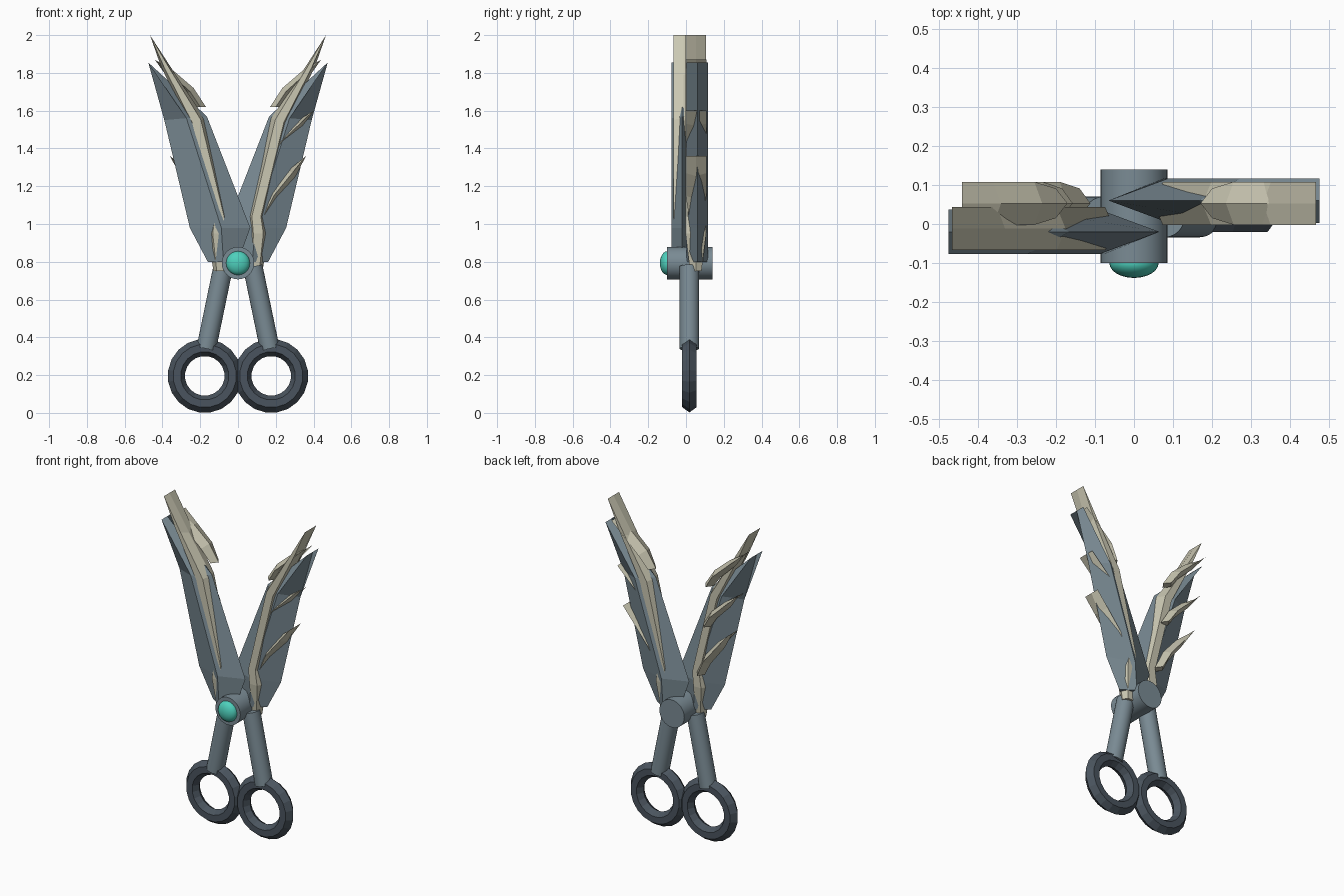
import bpy, bmesh, math
from mathutils import Vector, Matrix

if "Cube" in bpy.data.objects:
    bpy.data.objects.remove(bpy.data.objects["Cube"])


def material(name, r, g, b):
    m = bpy.data.materials.new(name)
    m.diffuse_color = [((c / 255 + 0.055) / 1.055) ** 2.4 for c in (r, g, b)] + [1]
    m.use_nodes = True
    m.node_tree.nodes["Principled BSDF"].inputs["Base Color"].default_value = m.diffuse_color
    return m


SLATE = material("slate steel", 122, 139, 148)
BONE = material("pale bone", 202, 199, 178)
DARK = material("dark iron", 74, 84, 94)
GEM = material("teal gem", 78, 208, 188)
AXIS_Y = 0.02  # the two blades are half-turn copies about this line


def finish(bm, name, mat, smooth=False):
    bmesh.ops.remove_doubles(bm, verts=bm.verts, dist=0.0005)
    bmesh.ops.recalc_face_normals(bm, faces=bm.faces)
    me = bpy.data.meshes.new(name)
    bm.to_mesh(me)
    bm.free()
    me.materials.append(mat)
    ob = bpy.data.objects.new(name, me)
    bpy.context.collection.objects.link(ob)
    if smooth:
        bpy.ops.object.select_all(action='DESELECT')
        ob.select_set(True)
        bpy.context.view_layer.objects.active = ob
        bpy.ops.object.shade_smooth_by_angle(angle=math.radians(40))
    return ob


def loft(name, mat, stations, fracs, cy, place):
    """Sharp-edged bar: each station is (outer xz, inner xz, half thickness).
    The section is full thickness at the given fractions across the width."""
    bm = bmesh.new()
    rings = []
    for o, i, h in stations:
        o, i = Vector((o[0], cy, o[1])), Vector((i[0], cy, i[1]))
        up = Vector((0, h, 0))
        pts = [o] + [o.lerp(i, f) - up for f in fracs] + [i]
        pts += [o.lerp(i, f) + up for f in reversed(fracs)]
        rings.append([bm.verts.new(place(p)) for p in pts])
    n = len(rings[0])
    for a, b in zip(rings, rings[1:]):
        for k in range(n):
            bm.faces.new((a[k], a[(k + 1) % n], b[(k + 1) % n], b[k]))
    bm.faces.new(rings[-1])
    return finish(bm, name, mat)


def tube(name, mat, p, q, r, seg=24):
    p, q = Vector(p), Vector(q)
    bm = bmesh.new()
    m = Matrix.Translation((p + q) / 2) @ (q - p).to_track_quat('Z', 'Y').to_matrix().to_4x4()
    bmesh.ops.create_cone(bm, cap_ends=True, segments=seg, radius1=r, radius2=r,
                          depth=(q - p).length, matrix=m)
    return finish(bm, name, mat, True)


# profiles from tip to pivot
steel = [((.475, 1.855), (.475, 1.855), .057), ((.39, 1.55), (.165, 1.57), .057),
         ((.255, .98), (-.065, .98), .057), ((.16, .8), (.0, .8), .057)]
bone = [((.466, 2.0), (.466, 2.0), .055), ((.41, 1.84), (.33, 1.79), .055),
        ((.265, 1.53), (.175, 1.56), .055), ((.145, 1.04), (.05, 1.04), .055),
        ((.16, .95), (.055, .95), .055), ((.13, .75), (.06, .75), .03)]
# thorn offsets from its tip
thorn = [((0, 0), (0, 0), .055), ((-.06, -.085), (-.10, -.06), .055),
         ((-.165, -.185), (-.205, -.15), .055), ((-.21, -.25), (-.27, -.25), .038)]
thorns = [(.44, 1.87, 1, 1), (.40, 1.60, .9, .95), (.36, 1.36, .92, 1.25)]

for side, s in (("right", 1), ("left", -1)):
    def turn(p):  # half turn for the left blade
        return Vector((s * p.x, AXIS_Y + s * (p.y - AXIS_Y), p.z))

    def mirror(p):
        return Vector((s * p.x, p.y, p.z))

    # steel blade and bone spine
    loft(side + "_steel_blade", SLATE, steel, [.52], .06, turn)
    loft(side + "_bone_spine", BONE, bone, [.25, .75], .052, turn)

    # bone thorns
    for n, (tx, tz, sx, sz) in enumerate(thorns):
        st = [((tx + o[0] * sx, tz + o[1] * sz), (tx + i[0] * sx, tz + i[1] * sz), h)
              for o, i, h in thorn]
        loft(f"{side}_thorn_{n + 1}", BONE, st, [.5], .053, mirror)

    # handle shaft
    tube(side + "_handle", SLATE, (s * .078, .018, .775), (s * .168, .018, .34), .052)

    # finger ring with six-sided section
    bm = bmesh.new()
    section = [(.105, 0), (.128, -.038), (.168, -.038), (.196, 0), (.168, .038), (.128, .038)]
    loop = []
    for k in range(20):
        a = math.tau * (k + .5) / 20
        loop.append([bm.verts.new((s * .176 + r * math.cos(a), .018 + y, .196 + r * math.sin(a)))
                     for r, y in section])
    for k in range(20):
        a, b = loop[k], loop[(k + 1) % 20]
        for j in range(6):
            bm.faces.new((a[j], a[(j + 1) % 6], b[(j + 1) % 6], b[j]))
    finish(bm, side + "_finger_ring", DARK)

# pivot barrel and gem
tube("pivot_barrel", SLATE, (0, -.1, .793), (0, .14, .793), .086, 32)
bm = bmesh.new()
bmesh.ops.create_uvsphere(bm, u_segments=24, v_segments=12, radius=1,
                          matrix=Matrix.Translation((0, -.1, .793)) @ Matrix.Diagonal((.063, .038, .063, 1)))
finish(bm, "pivot_gem", GEM, True)
